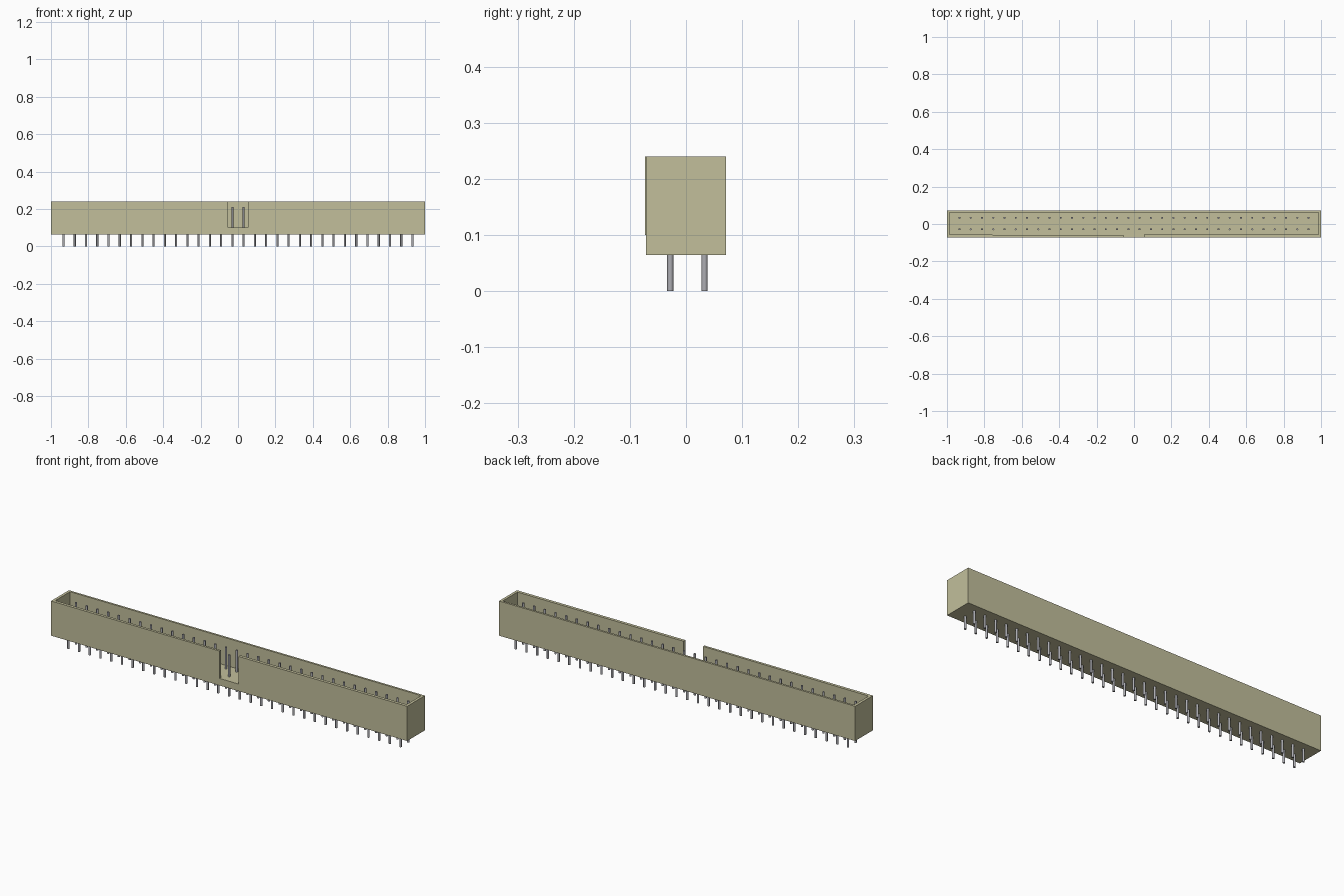
import bpy, bmesh, math

cube = bpy.data.objects.get("Cube")
if cube:
    bpy.data.objects.remove(cube, do_unlink=True)


def material(name, rgb):
    m = bpy.data.materials.new(name)
    m.use_nodes = True
    m.diffuse_color = (*rgb, 1)
    m.node_tree.nodes["Principled BSDF"].inputs["Base Color"].default_value = (*rgb, 1)
    return m


TAN = material("tan plastic", (0.54, 0.52, 0.33))
METAL = material("pin metal", (0.42, 0.42, 0.45))


def add_object(name, bm, mat):
    bmesh.ops.recalc_face_normals(bm, faces=bm.faces)
    me = bpy.data.meshes.new(name)
    bm.to_mesh(me)
    bm.free()
    me.materials.append(mat)
    ob = bpy.data.objects.new(name, me)
    bpy.context.collection.objects.link(ob)
    return ob


def prism(name, outline, z0, z1, mat):
    """Extrude a flat outline from z0 up to z1."""
    bm = bmesh.new()
    face = bm.faces.new([bm.verts.new((x, y, z0)) for x, y in outline])
    top = bmesh.ops.extrude_face_region(bm, geom=[face])["geom"]
    verts = [v for v in top if isinstance(v, bmesh.types.BMVert)]
    bmesh.ops.translate(bm, verts=verts, vec=(0, 0, z1 - z0))
    return add_object(name, bm, mat)


BASE, FLOOR, TOP = 0.064, 0.10, 0.24
Y = 0.0715        # half depth of the housing
N = 0.053         # half width of the key notch
XI = 0.986        # inner face of the end walls
YB, YF = 0.061, -0.056   # inner faces of back and front walls

# Solid base slab
prism("housing_base", [(-1, -Y), (1, -Y), (1, Y), (-1, Y)], BASE, FLOOR, TAN)

# Open wall ring with the key notch; the front wall left of the notch leans out slightly
prism("housing_walls", [
    (N, -Y), (1, -Y), (1, Y), (-1, Y), (-1, -Y), (-N, -0.0735),
    (-N, -0.062), (-XI, YF), (-XI, YB), (XI, YB), (XI, YF), (N, YF),
], FLOOR, TOP, TAN)

# Two rows of round contact pins running through the base
COUNT, PITCH, RADIUS, PIN_TOP = 32, 0.0602, 0.0055, 0.21
for row, y in (("front", -0.028), ("back", 0.033)):
    bm = bmesh.new()
    for i in range(COUNT):
        made = bmesh.ops.create_cone(bm, cap_ends=True, segments=12, radius1=RADIUS,
                                     radius2=RADIUS, depth=PIN_TOP)
        x = (i - (COUNT - 1) / 2) * PITCH
        bmesh.ops.translate(bm, verts=made["verts"], vec=(x, y, PIN_TOP / 2))
    pins = add_object(row + "_pins", bm, METAL)
    bpy.ops.object.select_all(action="DESELECT")
    pins.select_set(True)
    bpy.context.view_layer.objects.active = pins
    bpy.ops.object.shade_smooth_by_angle(angle=math.radians(40))
